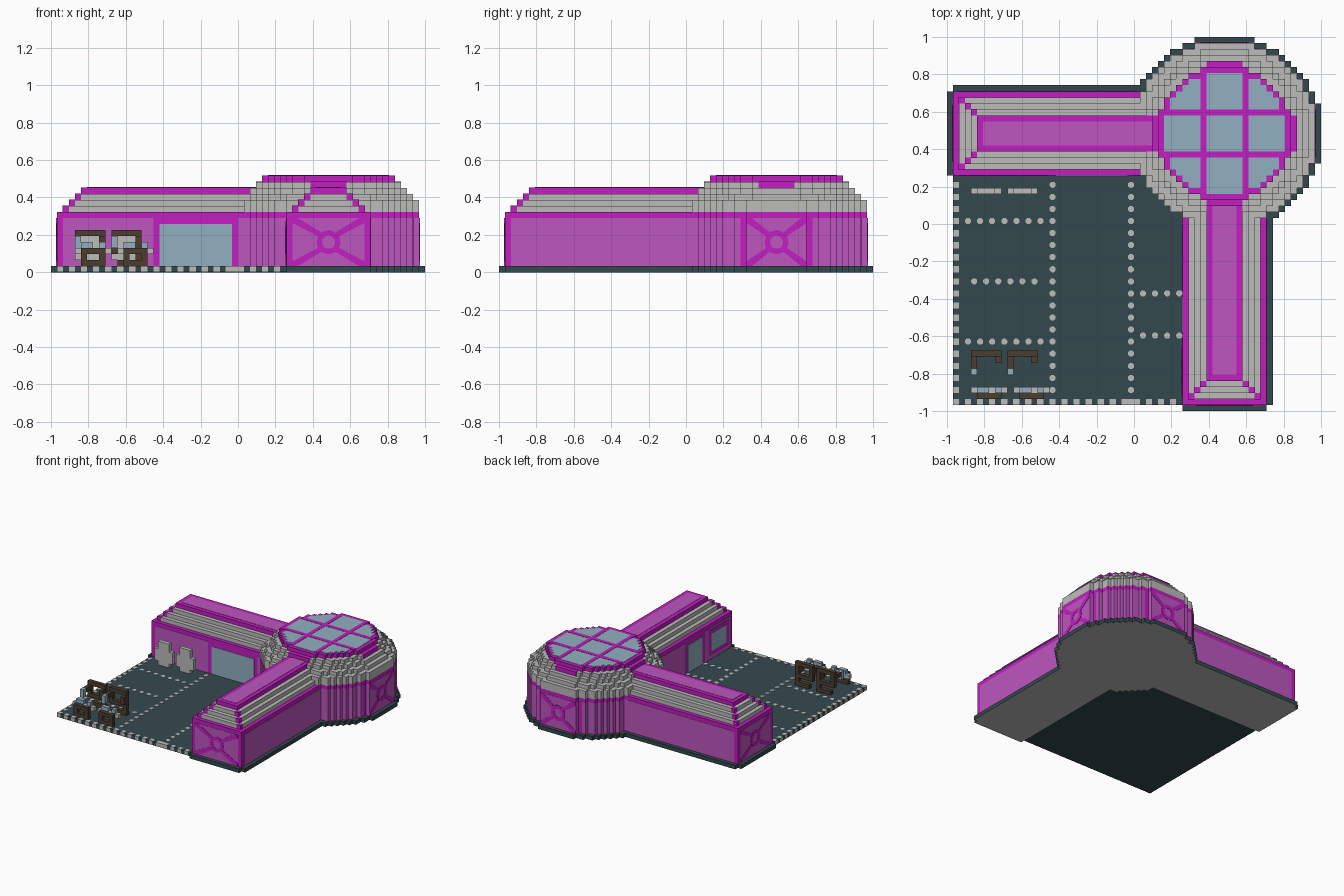
import bpy, bmesh, math

cube = bpy.data.objects.get("Cube")
if cube:
    bpy.data.objects.remove(cube, do_unlink=True)

U = 1 / 31          # one block; the plan is 62 blocks wide
C = 46              # dome centre on both plan axes


def material(name, rgb):
    lin = [((c / 255 + 0.055) / 1.055) ** 2.4 for c in rgb] + [1]
    m = bpy.data.materials.new(name)
    m.use_nodes = True
    m.diffuse_color = lin
    m.node_tree.nodes["Principled BSDF"].inputs["Base Color"].default_value = lin
    return m


MAGENTA = material("magenta", (194, 30, 194))
PINK = material("light magenta", (189, 86, 191))
GLASS = material("pale blue glass", (146, 175, 192))
GREY = material("light grey", (188, 188, 187))
DARK = material("dark slate", (52, 73, 78))
BROWN = material("brown", (76, 61, 48))


def prism(pts, axis, a, b):
    """Solid given by a polygon extruded along an axis, in block units."""
    def place(p, d):
        v = list(p)
        v.insert(axis, d)
        return v
    return [place(p, a) for p in pts], [place(p, b) for p in pts]


def box(x0, x1, y0, y1, z0, z1):
    return prism([(x0, y0), (x1, y0), (x1, y1), (x0, y1)], 2, z0, z1)


def part(name, mat, solids, swap=False, under=None):
    bm = bmesh.new()
    for lo, hi in solids:
        rings = []
        for ring in (lo, hi):
            if swap:
                ring = [(y, x, z) for x, y, z in ring]
            rings.append([bm.verts.new((x * U - 1, y * U - 1, z * U)) for x, y, z in ring])
        bm.faces.new(rings[0])
        bm.faces.new(rings[1])
        n = len(lo)
        for i in range(n):
            k = (i + 1) % n
            bm.faces.new((rings[0][i], rings[0][k], rings[1][k], rings[1][i]))
    bmesh.ops.recalc_face_normals(bm, faces=bm.faces)
    me = bpy.data.meshes.new(name)
    me.materials.append(mat)
    if under:
        me.materials.append(under)
        for f in bm.faces:
            if f.normal.z < -0.9:
                f.material_index = 1
    bm.to_mesh(me)
    bm.free()
    ob = bpy.data.objects.new(name, me)
    bpy.context.collection.objects.link(ob)
    return ob


def half_widths(r):
    return [int(math.sqrt((r + 0.2) ** 2 - (k + 0.5) ** 2) + 0.5) for k in range(r)]


def disc(r, z0, z1):
    """Blocky stepped disc around the dome centre."""
    q = []
    for k, w in enumerate(half_widths(r)):
        for p in ((w, k), (w, k + 1)):
            q.append(p)
    left = [(-x, y) for x, y in reversed(q)]
    top = q + left
    loop = top + [(-x, -y) for x, y in top]
    clean = [p for i, p in enumerate(loop) if p != loop[i - 1]]
    return prism([(x + C, y + C) for x, y in clean], 2, z0, z1)


# Ground slab and marker lights
part("ground", DARK, [box(1, 40, 1, 40, 0.03, 1)])
cells = {(c, r) for c in (1, 17, 30) for r in range(1, 38, 2)}
cells |= {(c, r) for r in (11, 31) for c in range(1, 18, 2)}
cells |= {(c, 21) for c in range(4, 15, 2)}
cells |= {(c, r) for r in (12, 19) for c in range(32, 39, 2)}
cells |= {(c, 1) for c in range(1, 39, 2)}
markers = []
for c, r in sorted(cells):
    if r == 1 or c == 1:
        markers.append(box(c - 0.04, c + 1, r - 0.04, r + 1, 0.04, 1.05))
    else:
        ring = [(c + 0.5 + 0.54 * math.cos(math.radians(a)),
                 r + 0.5 + 0.54 * math.sin(math.radians(a))) for a in range(22, 360, 45)]
        markers.append(prism(ring, 2, 0.5, 1.05))
part("marker_lights", GREY, markers)

# Dome: foundation, wall, stepped roof
part("dome_foundation", DARK, [disc(16, 0, 1)], under=GREY)
part("dome_wall", PINK, [disc(15, 1, 9)])
part("dome_wall_band", MAGENTA, [disc(15, 9, 10)])
part("dome_roof", GREY, [disc(15, 10, 12), disc(14, 12, 13), disc(13, 13, 14), disc(12, 14, 15)])
part("dome_rim", MAGENTA, [disc(11, 15, 16)])
part("dome_glass", GLASS, [disc(10, 16, 16.06)])
part("dome_roof_tabs", MAGENTA, [box(C - 12.05, C + 12.05, C - 3, C + 3, 14, 15.05),
                                 box(C - 3, C + 3, C - 12.05, C + 12.05, 14, 15.05)])
bars = []
for s in (-4, 3):
    bars.append(box(C + s, C + s + 1, C - 10, C + 10, 16, 16.12))
    bars.append(box(C - 10, C + 10, C + s, C + s + 1, 16, 16.12))
part("dome_glazing_bars", MAGENTA, bars)


def brace(name, face, out, w, swap):
    """Panel with crossed struts and a ring, on a wall facing along x."""
    def slab(pts, t):
        return prism(pts, 0, face, face + out * t)
    l, h, mid = C, 4, 5
    part(name + "_panel", PINK,
         [slab([(l - w, 1), (l + w, 1), (l + w, 9), (l - w, 9)], 0.06)], swap)
    struts = []
    for sy in (-1, 1):
        for sz in (-1, 1):
            def at(a, b):
                return (l + sy * a, mid + sz * b)
            struts.append(slab([at(1, 1.5), at(1.6, 0.9), at(w, h - 0.8),
                                at(w, h), at(w - 0.9, h)], 0.14))
    for i in range(12):
        a, b = i * math.pi / 6, (i + 1) * math.pi / 6
        struts.append(slab([(l + q * math.cos(t), mid + q * math.sin(t))
                            for q, t in ((1.1, a), (2, a), (2, b), (1.1, b))], 0.16))
    part(name + "_struts", MAGENTA, struts, swap)


# Two matching wings, the second mirrored across the plan diagonal
for name, swap in (("side_wing", False), ("front_wing", True)):
    part(name + "_foundation", DARK,
         [box(0, 40, 39, 53, 0, 1), box(1, 40, 39, 54, 0, 1)], swap, under=GREY)
    part(name + "_walls", MAGENTA, [box(1, 40, 39, 53, 1, 10)], swap)
    part(name + "_outer_panel", PINK, [box(2, 32, 53, 53.08, 1, 9)], swap)
    part(name + "_roof", GREY,
         [box(1 + k, 40, 39 + k, 53 - k, 9 + k, 10 + k) for k in (1, 2, 3)], swap)
    part(name + "_roof_cap", MAGENTA, [box(5, 36, 43, 49, 13, 14.05)], swap)
    part(name + "_roof_light", PINK, [box(6, 34, 44, 48, 14, 14.12)], swap)
    hips = []
    for k in (1, 2, 3):
        for y in (39 + k, 52 - k):
            hips.append(box(0.95 + k, 2 + k, y - 0.05, y + 1.05, 9 + k, 10.05 + k))
    part(name + "_roof_hips", MAGENTA, hips, swap)
    brace(name + "_end", 1, -1, 6, swap)
    brace(name + "_dome", 61, 1, 5, swap)
    part(name + "_dome_posts", MAGENTA,
         [box(59, 60.06, y, y + 1, 1, 9) for y in (C - 6, C + 5)], swap)

# Courtyard doors, window and wall panels
part("side_wing_inner_panels", PINK, [box(2, 17, 38.92, 39, 1, 9), box(31, 32, 38.92, 39, 1, 9)])
part("large_glass_door", GLASS, [box(18, 30, 38.9, 39, 1, 8)])
part("front_wing_inner_panels", PINK, [box(38.92, 39, 2, 12, 1, 9), box(38.92, 39, 20, 31, 1, 9)])
part("small_glass_door", GLASS, [box(38.9, 39, 13, 19, 1, 8)])
part("window_frame", MAGENTA, [box(38.86, 39, 2.5, 10.5, 2, 8.5)])
part("window_glass", GLASS, [box(38.8, 39, 3.5, 9.5, 3, 7.5)])

# Grey boards and small parked frames in the yard
for n, dx in enumerate((0, 6), 1):
    x = 4 + dx
    part(f"board_{n}", GREY, [box(x, x + 5, 36, 37, 2, 5), box(x + 1, x + 4, 36, 37, 1, 7)])
    part(f"rear_frame_{n}", BROWN, [
        box(x, x + 5, 9, 10, 6, 7), box(x, x + 1, 9, 10, 3, 6),
        box(x + 4, x + 5, 9, 10, 1, 6), box(x + 1, x + 4, 9, 10, 1, 2),
        box(x + 1, x + 4, 9, 10, 3, 4), box(x, x + 1, 7, 9, 5, 6),
        box(x + 4, x + 5, 8, 9, 4, 6)])
    part(f"rear_lamp_{n}", GLASS, [box(x, x + 1, 6, 7, 4, 6)])
    f = x + n - 1
    part(f"front_frame_{n}", BROWN, [
        box(f + 1, f + 5, 2, 3, 1, 2), box(f + 1, f + 2, 2, 3, 2, 3),
        box(f + 4, f + 5, 2, 3, 2, 3), box(f + 1, f + 5, 2, 3, 3, 4)])
    part(f"front_bar_{n}", GREY, [box(f + i, f + i + 1, 3, 4, 3, 4) for i in (0, 3, 5)])
    part(f"front_glass_{n}", GLASS, [box(f + a, f + b, 3, 4, 3, 5) for a, b in ((1, 3), (4, 5))])
